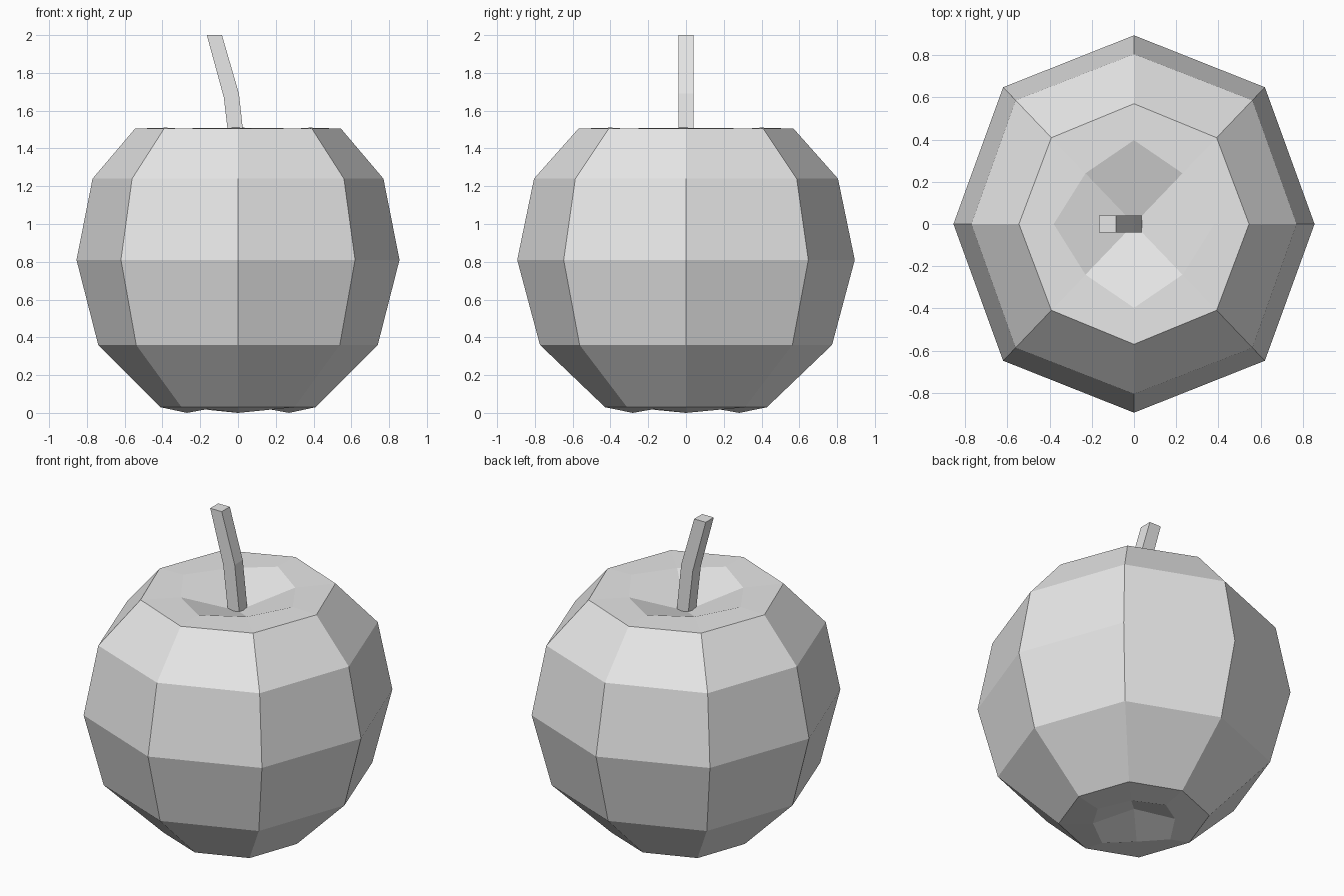
import bpy, bmesh
from math import sin, cos, pi
from mathutils import Vector

cube = bpy.data.objects.get("Cube")
if cube:
    bpy.data.objects.remove(cube, do_unlink=True)

grey = bpy.data.materials.new("plain_grey")
grey.use_nodes = True
colour = (0.8, 0.8, 0.8, 1)
grey.diffuse_color = colour
grey.node_tree.nodes["Principled BSDF"].inputs["Base Color"].default_value = colour


def finish(bm, name):
    """Turn a bmesh into a flat-shaded object."""
    bmesh.ops.recalc_face_normals(bm, faces=bm.faces)
    mesh = bpy.data.meshes.new(name)
    bm.to_mesh(mesh)
    bm.free()
    mesh.materials.append(grey)
    obj = bpy.data.objects.new(name, mesh)
    bpy.context.collection.objects.link(obj)
    return obj


def bridge(bm, a, b):
    """Join two rings with quads."""
    n = len(a)
    for i in range(n):
        j = (i + 1) % n
        bm.faces.new((a[i], a[j], b[j], b[i]))


# Fruit body: eight-sided rings, slightly deeper than wide
# (radius on the axes, corner stretch, axis height, corner height)
RINGS = [
    (0.27, 0.85, 0.0, 0.02),
    (0.41, 1.03, 0.03, 0.03),
    (0.74, 1.03, 0.36, 0.36),
    (0.855, 1.025, 0.81, 0.81),
    (0.77, 1.03, 1.24, 1.24),
    (0.545, 1.015, 1.505, 1.505),
    (0.38, 0.855, 1.51, 1.50),
]
DEPTH = 1.045

bm = bmesh.new()
rings = []
for radius, stretch, z_axis, z_corner in RINGS:
    ring = []
    for i in range(8):
        r = radius * (stretch if i % 2 else 1)
        z = z_corner if i % 2 else z_axis
        ring.append(bm.verts.new((r * cos(i * pi / 4), DEPTH * r * sin(i * pi / 4), z)))
    rings.append(ring)
for a, b in zip(rings, rings[1:]):
    bridge(bm, a, b)

# Dimples: four quads meeting at a sunken centre
for ring, z in ((rings[0], 0.1), (rings[-1], 1.385)):
    centre = bm.verts.new((0, 0, z))
    for i in range(0, 8, 2):
        bm.faces.new((centre, ring[i - 1], ring[i], ring[i + 1]))
finish(bm, "fruit_body")

# Stem: square section swept along a bent path
HALF = 0.04
bm = bmesh.new()
sections = []
for x, z, tilt in ((0.0, 1.37, 0.0), (-0.035, 1.68, 0.01), (-0.125, 2.0, 0.0)):
    corners = ((-1, -1), (1, -1), (1, 1), (-1, 1))
    sections.append([bm.verts.new(Vector((x + sx * HALF, sy * HALF, z + sx * tilt)))
                     for sx, sy in corners])
for a, b in zip(sections, sections[1:]):
    bridge(bm, a, b)
bm.faces.new(sections[0])
bm.faces.new(sections[-1])
finish(bm, "stem")
